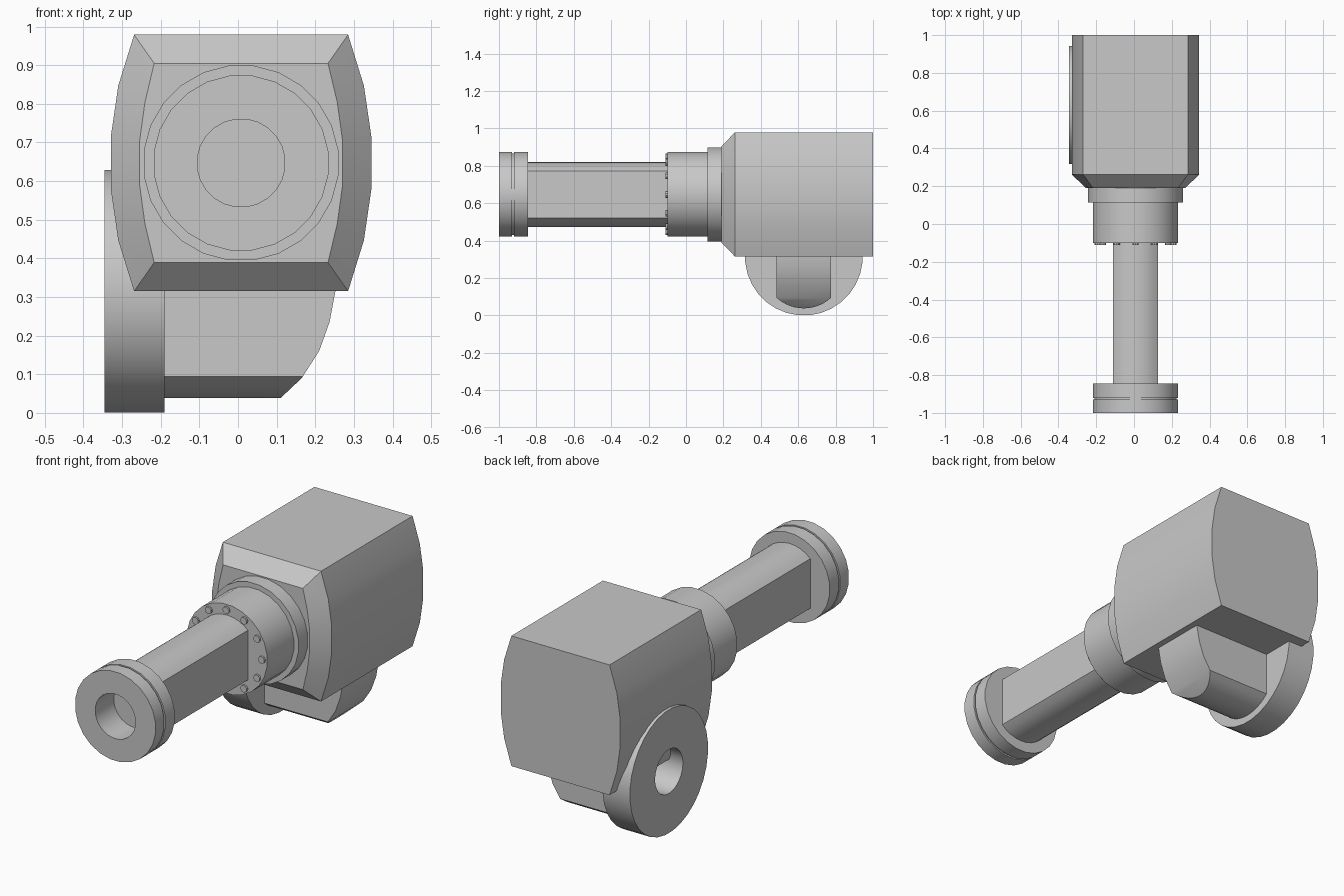
import bpy
import bmesh
from math import sin, cos, asin, pi, sqrt, radians

cube = bpy.data.objects.get("Cube")
if cube:
    bpy.data.objects.remove(cube, do_unlink=True)

grey = bpy.data.materials.new("plain grey")
grey.use_nodes = True
COLOUR = (0.58, 0.58, 0.58, 1)
grey.diffuse_color = COLOUR
grey.node_tree.nodes["Principled BSDF"].inputs["Base Color"].default_value = COLOUR

CX, CZ = 0.008, 0.647      # axis of the shaft
DY, DZ = 0.63, 0.315       # axis of the side disc


def place(axis, u, v, t):
    """Put a flat point (u, v) at distance t along the x or y axis."""
    return (t, u, v) if axis == "x" else (u, t, v)


def shade(mesh):
    mesh.shade_smooth()
    mesh.set_sharp_from_angle(angle=radians(30))


def finish(name, bm):
    bmesh.ops.recalc_face_normals(bm, faces=bm.faces)
    mesh = bpy.data.meshes.new(name)
    bm.to_mesh(mesh)
    bm.free()
    mesh.materials.append(grey)
    shade(mesh)
    obj = bpy.data.objects.new(name, mesh)
    bpy.context.collection.objects.link(obj)
    return obj


def loft(name, sections, axis):
    """Skin a list of (outline, distance) sections and cap both ends."""
    bm = bmesh.new()
    rings = [[bm.verts.new(place(axis, u, v, t)) for u, v in outline]
             for outline, t in sections]
    for a, b in zip(rings, rings[1:]):
        for i in range(len(a)):
            bm.faces.new((a[i - 1], a[i], b[i], b[i - 1]))
    bm.faces.new(rings[0])
    bm.faces.new(rings[-1])
    return finish(name, bm)


def circle(u, v, r, n):
    return [(u + r * cos(2 * pi * (i + 0.5) / n), v + r * sin(2 * pi * (i + 0.5) / n))
            for i in range(n)]


def turned(name, profile, axis, centre, n=24):
    """Solid of revolution from (radius, distance) pairs."""
    return loft(name, [(circle(*centre, r, n), t) for r, t in profile], axis)


def mirrored(quarter):
    """Complete an outline from its upper right quarter, top to middle."""
    right = quarter + [(x, -z) for x, z in reversed(quarter)]
    full = right + [(-x, z) for x, z in reversed(right)]
    return [(CX + x, CZ + z) for x, z in full]


# Housing with bulged sides and a bevelled front
wide = mirrored([(0.277, 0.332), (0.318, 0.2), (0.337, 0.07)])
narrow = mirrored([(0.225, 0.258), (0.249, 0.157), (0.263, 0.055)])
loft("housing", [(narrow, 0.19), (wide, 0.262), (wide, 1.0)], "y")

# Stepped collar in front of the housing
axis_point = (CX, CZ)
turned("collar", [(0.254, 0.115), (0.254, 0.2)], "y", axis_point)
turned("bearing", [(0.228, -0.1), (0.228, 0.13)], "y", axis_point)

# Ring of bolts on the bearing face
for i in range(12):
    a = 2 * pi * i / 12
    spot = (CX + 0.2 * cos(a), CZ + 0.2 * sin(a))
    turned("bolt", [(0.018, -0.11), (0.018, -0.095)], "y", spot, 10)

# Shaft with two flat sides
R, HALF = 0.173, 0.118
span = asin(HALF / R)
top = [(R * sin(span * k / 4), R * cos(span * k / 4)) for k in range(-4, 5)]
outline = [(CX + x, CZ + z) for x, z in top + [(-x, -z) for x, z in top]]
loft("shaft", [(outline, -0.848), (outline, -0.09)], "y")

# Grooved end flange with a blind bore
turned("end_flange", [(0.114, -0.85), (0.114, -1.0), (0.228, -1.0), (0.228, -0.93),
                      (0.22, -0.93), (0.22, -0.92), (0.228, -0.92), (0.228, -0.845)],
       "y", axis_point)

# Side disc with a blind bore
turned("side_disc", [(0.112, -0.195), (0.112, -0.345), (0.315, -0.345), (0.315, -0.19)],
       "x", (DY, DZ), 32)

# Arm from the disc into the housing: a round-bottomed bar cut to a curved end
steps = [0.145 * k / 6 for k in range(-6, 7)]
bar = [(DY + d, 0.254 - sqrt(0.216 ** 2 - d * d)) for d in steps]
bar += [(DY + 0.145, 0.5), (DY - 0.145, 0.5)]
arm = loft("arm", [(bar, -0.192), (bar, 0.4)], "x")
side = [(-0.3, 0.02), (0.09, 0.02), (0.112, 0.04), (0.165, 0.09), (0.21, 0.16),
        (0.237, 0.235), (0.253, 0.32), (0.255, 0.45), (-0.3, 0.45)]
cutter = loft("arm_cutter", [(side, 0.3), (side, 0.95)], "y")
cutter.hide_render = True
mod = arm.modifiers.new("curved end", "BOOLEAN")
mod.operation = "INTERSECT"
mod.solver = "EXACT"
mod.object = cutter
bpy.context.view_layer.objects.active = arm
bpy.ops.object.modifier_apply(modifier=mod.name)
bpy.data.objects.remove(cutter, do_unlink=True)
shade(arm.data)
